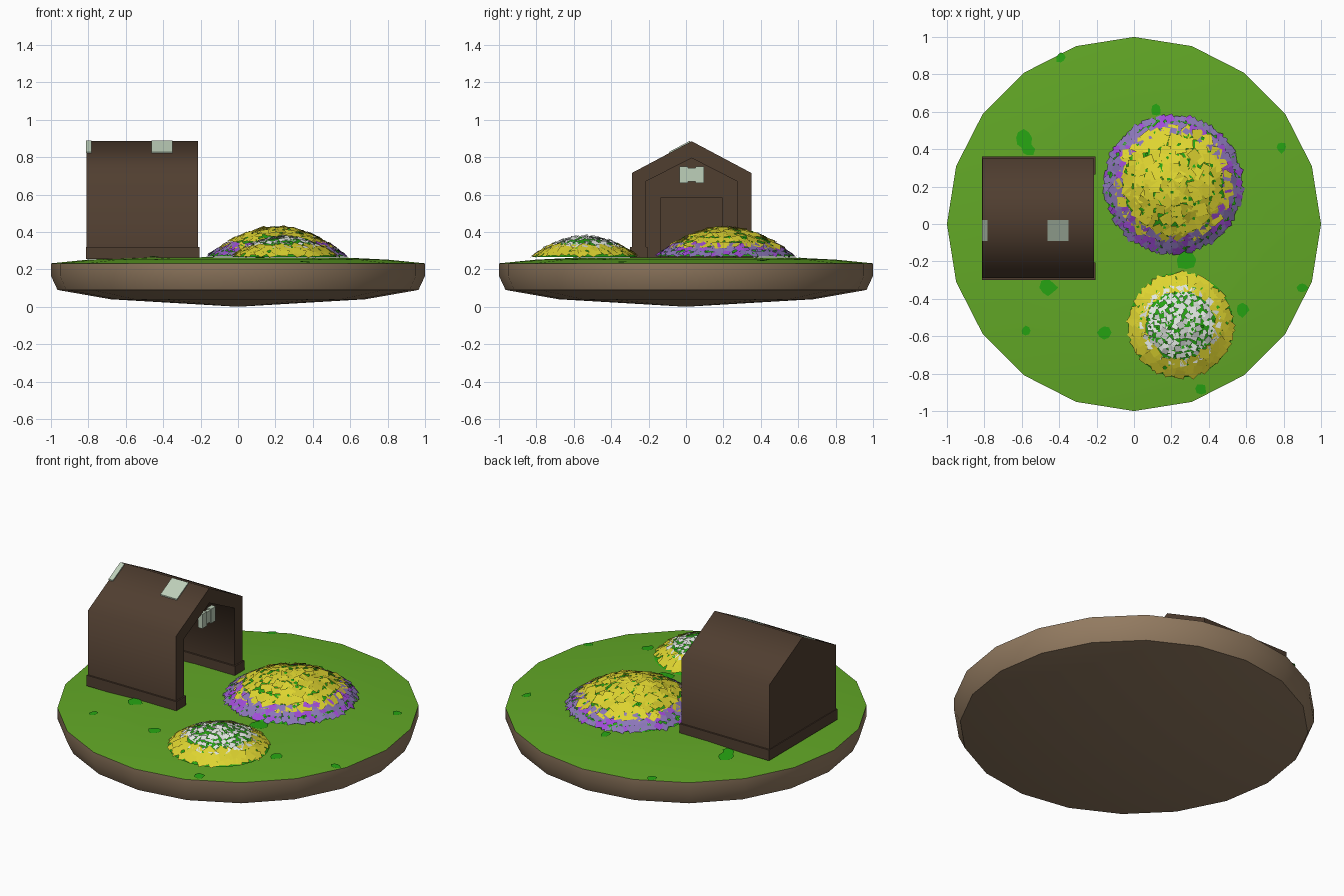
import bpy, bmesh, math, random
from mathutils import Vector, Matrix

if "Cube" in bpy.data.objects:
    bpy.data.objects.remove(bpy.data.objects["Cube"])

random.seed(4)


def mat(name, r, g, b):
    m = bpy.data.materials.new(name)
    lin = [((c / 255 + 0.055) / 1.055) ** 2.4 for c in (r, g, b)]
    m.diffuse_color = (*lin, 1)
    m.use_nodes = True
    m.node_tree.nodes["Principled BSDF"].inputs["Base Color"].default_value = m.diffuse_color
    return m


GRASS = mat("grass green", 98, 168, 38)
DIRT = mat("dirt brown", 146, 122, 96)
WOOD = mat("dark wood", 80, 62, 48)
PALE = mat("pale metal", 190, 208, 186)
LEAF = mat("leaf green", 38, 165, 18)
YELLOW = mat("flower yellow", 222, 212, 48)
PURPLE = mat("flower purple", 160, 75, 215)
LAVENDER = mat("flower lavender", 140, 118, 185)
WHITE = mat("flower white", 225, 230, 225)


def finish(name, bm, mats, angle=None):
    me = bpy.data.meshes.new(name)
    bm.to_mesh(me)
    bm.free()
    for m in mats:
        me.materials.append(m)
    ob = bpy.data.objects.new(name, me)
    bpy.context.collection.objects.link(ob)
    if angle:
        bpy.ops.object.select_all(action='DESELECT')
        ob.select_set(True)
        bpy.context.view_layer.objects.active = ob
        bpy.ops.object.shade_smooth_by_angle(angle=math.radians(angle))
    return ob


def lathe(bm, profile, n, centre=(0, 0), start=math.pi / 2):
    """Rings from (radius, z) pairs; radius 0 gives a pole."""
    rings = []
    for r, z in profile:
        cnt = n if r > 0 else 1
        rings.append([bm.verts.new((centre[0] + r * math.cos(start + i * math.tau / n),
                                    centre[1] + r * math.sin(start + i * math.tau / n), z))
                      for i in range(cnt)])
    for a, b in zip(rings, rings[1:]):
        for i in range(n):
            j = (i + 1) % n
            quad = [a[i % len(a)], a[j % len(a)], b[j % len(b)], b[i % len(b)]]
            bm.faces.new(list(dict.fromkeys(quad)))


# island: lathed twenty-sided disc, grass on the upward faces
bm = bmesh.new()
lathe(bm, [(0, 0), (0.68, 0.04), (0.965, 0.09), (1.0, 0.165), (1.0, 0.232),
           (0.8, 0.252), (0.55, 0.264), (0, 0.264)], 20)
bm.normal_update()
for f in bm.faces:
    f.material_index = 1 if f.normal.z > 0.5 else 0
finish("island", bm, [DIRT, GRASS], 35)


def ground(r):
    return 0.264 if r < 0.55 else 0.264 - 0.012 * (r - 0.55) / 0.25 if r < 0.8 \
        else 0.252 - 0.02 * (r - 0.8) / 0.2


# irregular dark patches lying on the grass
bm = bmesh.new()
for x, y, s in [(-.59, .46, .055), (-.57, .40, .04), (-.58, -.57, .025), (-.46, -.34, .05),
                (-.16, -.58, .035), (.58, -.46, .04), (.79, .41, .03), (.28, -.19, .06),
                (.90, -.34, .03), (.36, -.88, .03), (.12, .61, .03), (-.39, .89, .03)]:
    vs = []
    for i in range(8):
        r = s * random.uniform(0.7, 1.15)
        px, py = x + r * math.cos(i * math.tau / 8), y + r * math.sin(i * math.tau / 8)
        vs.append(bm.verts.new((px, py, ground(math.hypot(px, py)) + 0.004)))
    bm.faces.new(vs)
finish("grass_patches", bm, [LEAF])


def extrude_x(bm, pts, x0, x1):
    """Solid from a (y, z) outline."""
    a = [bm.verts.new((x0, y, z)) for y, z in pts]
    f = bm.faces.new(a)
    new = bmesh.ops.extrude_face_region(bm, geom=[f])["geom"]
    bmesh.ops.translate(bm, vec=(x1 - x0, 0, 0),
                        verts=[v for v in new if isinstance(v, bmesh.types.BMVert)])
    bmesh.ops.recalc_face_normals(bm, faces=bm.faces[:])


def box(name, m, x0, x1, y0, y1, z0, z1):
    bm = bmesh.new()
    extrude_x(bm, [(y0, z0), (y1, z0), (y1, z1), (y0, z1)], x0, x1)
    return finish(name, bm, [m])


# shed: arched shell (walls and roof in one), closed at the back, open at the front
CY = 0.03


def gable(w, base, eave, ridge):
    return [(CY - w, base), (CY - w, eave), (CY, ridge), (CY + w, eave), (CY + w, base)]


bm = bmesh.new()
extrude_x(bm, gable(0.32, 0.255, 0.715, 0.885) + gable(0.245, 0.255, 0.67, 0.795)[::-1],
          -0.81, -0.215)
finish("shed_shell", bm, [WOOD], 65)
bm = bmesh.new()
extrude_x(bm, gable(0.30, 0.255, 0.70, 0.86), -0.808, -0.75)
finish("shed_back_wall", bm, [WOOD])
box("back_wall_panel", WOOD, -0.755, -0.74, CY - 0.165, CY + 0.165, 0.26, 0.585)
for side in (-1, 1):
    y = sorted((CY + side * 0.33, CY + side * 0.235))
    box("shed_base_rail", WOOD, -0.812, -0.207, *y, 0.255, 0.32)
box("shed_base_back", WOOD, -0.813, -0.78, CY - 0.33, CY + 0.33, 0.255, 0.32)

# pale roof tiles on the front slope and the plate under the front gable
slope = (0.885 - 0.715) / 0.32
for x0, x1 in [(-0.462, -0.35), (-0.812, -0.782)]:
    bm = bmesh.new()
    pts = [(y, 0.885 - abs(y - CY) * slope + h)
           for y, h in [(-0.09, 0), (0.022, 0), (0.022, 0.007), (-0.09, 0.007)]]
    extrude_x(bm, pts, x0, x1)
    finish("roof_tile", bm, [PALE])
for y0, y1 in [(-0.035, 0.01), (0.05, 0.095)]:
    box("gable_plate_end", PALE, -0.245, -0.217, y0, y1, 0.662, 0.75)
box("gable_plate_middle", PALE, -0.242, -0.222, 0.01, 0.05, 0.67, 0.742)


# flower mounds: leafy dome covered in tilted square petals
def height(r, R, h):
    return 0.262 + h * max(0.0, 1 - (r / R) ** 2) ** 1.1


def mound(name, cx, cy, R, h, mats, layers):
    """layers: (inner radius, outer radius, spacing, half size, tilt, material slots)"""
    bm = bmesh.new()
    lathe(bm, [(R * 0.94 * t, height(R * 0.94 * t, R, h) - 0.008)
               for t in (1, .85, .7, .5, .3, .15, 0)], 24, (cx, cy))
    bmesh.ops.recalc_face_normals(bm, faces=bm.faces[:])
    for r0, r1, step, half, tilt, slots in layers:
        rows = max(1, round((r1 - r0) / step))
        for k in range(rows + 1):
            ring = r0 + (r1 - r0) * k / rows
            count = max(1, round(math.tau * ring / step))
            for i in range(count):
                a = (i + random.uniform(-.3, .3) + k * 0.5) * math.tau / count
                r = max(0, ring + random.uniform(-.2, .2) * step)
                dz = (height(r + .01, R, h) - height(max(r - .01, 0), R, h)) / .02
                n = Vector((-dz * math.cos(a), -dz * math.sin(a), 1))
                n += Vector((random.uniform(-tilt, tilt), random.uniform(-tilt, tilt), 0))
                rot = n.to_track_quat('Z', 'Y').to_matrix().to_4x4()
                pos = Vector((cx + r * math.cos(a), cy + r * math.sin(a),
                              height(r, R, h) + random.uniform(-.004, .005)))
                M = Matrix.Translation(pos) @ rot @ Matrix.Rotation(random.uniform(0, 6.28), 4, 'Z')
                s = half * random.uniform(.8, 1.15)
                f = bm.faces.new([bm.verts.new(M @ Vector((u * s, v * s, 0)))
                                  for u, v in ((-1, -1), (1, -1), (1, 1), (-1, 1))])
                f.material_index = random.choice(slots)
    finish(name, bm, mats)


mound("large_flower_mound", 0.21, 0.21, 0.39, 0.162, [LEAF, YELLOW, PURPLE, LAVENDER],
      [(0.29, 0.355, 0.032, 0.021, 0.15, (2, 3, 3)),
       (0.0, 0.29, 0.045, 0.029, 0.2, (1,)),
       (0.03, 0.35, 0.06, 0.008, 0.4, (0,))])
mound("small_flower_mound", 0.25, -0.54, 0.30, 0.115, [LEAF, YELLOW, WHITE],
      [(0.205, 0.26, 0.035, 0.024, 0.1, (1,)),
       (0.0, 0.2, 0.033, 0.016, 0.3, (2,)),
       (0.02, 0.22, 0.045, 0.008, 0.4, (0,))])
